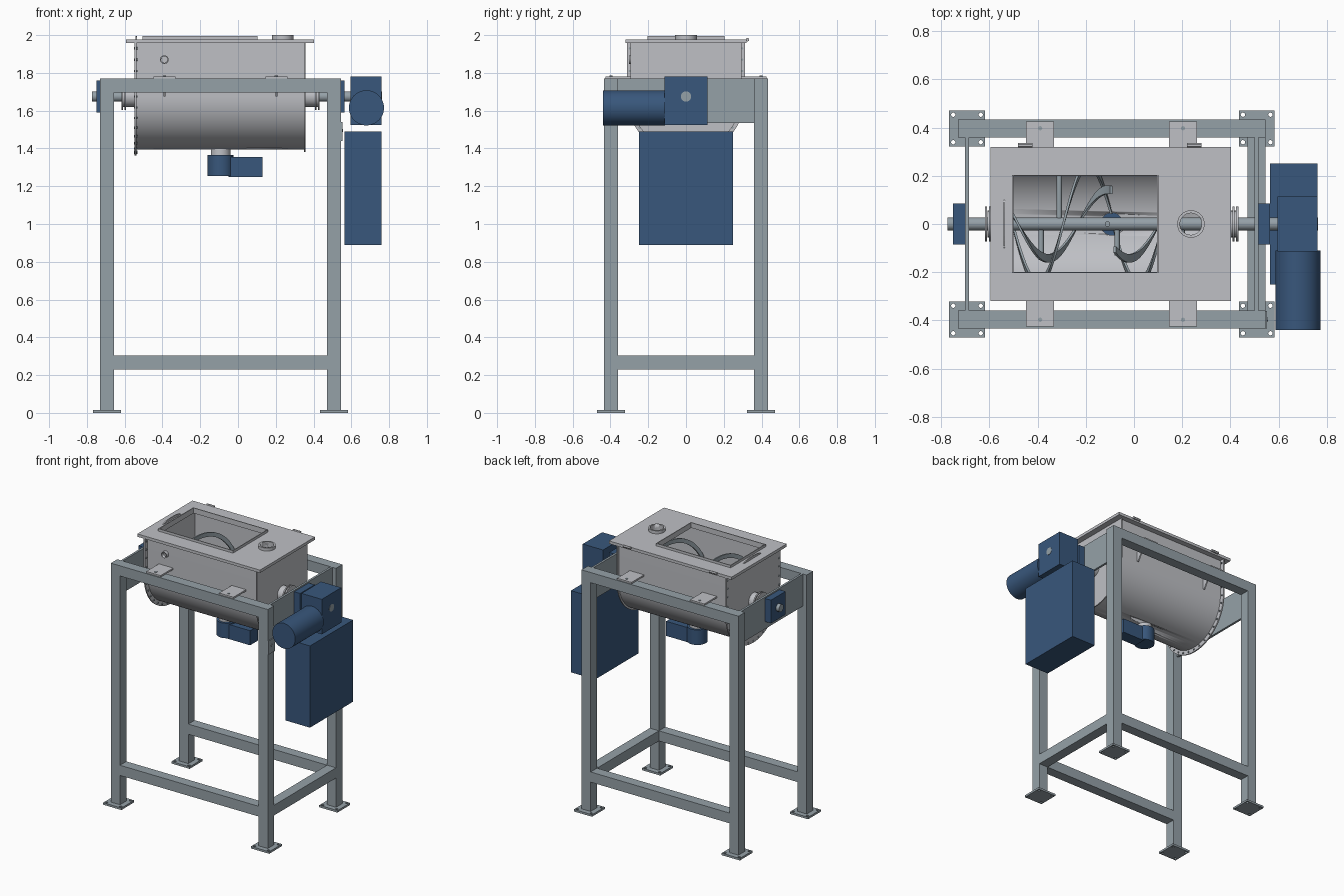
import bpy, bmesh
from math import pi, sin, cos, tau
from mathutils import Matrix, Vector

if "Cube" in bpy.data.objects:
    bpy.data.objects.remove(bpy.data.objects["Cube"])


def material(name, rgb):
    m = bpy.data.materials.new(name)
    m.use_nodes = True
    m.diffuse_color = (*rgb, 1)
    m.node_tree.nodes["Principled BSDF"].inputs["Base Color"].default_value = (*rgb, 1)
    return m


GREY = material("light grey steel", (0.52, 0.53, 0.56))
STEEL = material("blue grey steel", (0.30, 0.355, 0.39))
BLUE = material("dark blue paint", (0.04, 0.095, 0.2))
AXIS_Z = 1.675                      # height of the agitator shaft
MID_X = -0.0925                     # middle of the trough and frame


def finish(name, bm, mat, smooth=False):
    bmesh.ops.recalc_face_normals(bm, faces=bm.faces)
    me = bpy.data.meshes.new(name)
    bm.to_mesh(me)
    bm.free()
    me.materials.append(mat)
    ob = bpy.data.objects.new(name, me)
    bpy.context.collection.objects.link(ob)
    if smooth:
        bpy.ops.object.select_all(action='DESELECT')
        ob.select_set(True)
        bpy.context.view_layer.objects.active = ob
        bpy.ops.object.shade_smooth_by_angle()
    return ob


def box(name, x, y, z, mat):
    bm = bmesh.new()
    size = Matrix.Diagonal((x[1] - x[0], y[1] - y[0], z[1] - z[0], 1))
    mid = Matrix.Translation([(a + b) / 2 for a, b in (x, y, z)])
    bmesh.ops.create_cube(bm, size=1, matrix=mid @ size)
    return finish(name, bm, mat)


def rod(name, a, b, r, mat, sides=32):
    """Closed cylinder between two points."""
    a, b = Vector(a), Vector(b)
    turn = (b - a).to_track_quat('Z', 'Y').to_matrix().to_4x4()
    bm = bmesh.new()
    bmesh.ops.create_cone(bm, cap_ends=True, segments=sides, radius1=r, radius2=r,
                          depth=(b - a).length, matrix=Matrix.Translation((a + b) / 2) @ turn)
    return finish(name, bm, mat, True)


def ring(name, a, b, r, wall, mat):
    """Open tube between two points."""
    tube = rod(name, a, b, r, mat)
    a, b = Vector(a), Vector(b)
    extra = (b - a) * 0.5
    return cut(tube, rod("cutter", a - extra, b + extra, r - wall, mat))


def cut(ob, *cutters):
    for c in cutters:
        c.hide_render = True
        mod = ob.modifiers.new("cut", 'BOOLEAN')
        mod.operation, mod.solver, mod.object = 'DIFFERENCE', 'EXACT', c
        bpy.context.view_layer.objects.active = ob
        bpy.ops.object.modifier_apply(modifier=mod.name)
        bpy.data.objects.remove(c)
    return ob


def prism(name, outline, x0, x1, mat, smooth=False):
    """Extrude a (y, z) outline along x."""
    bm = bmesh.new()
    face = bm.faces.new([bm.verts.new((x0, y, z)) for y, z in outline])
    new = bmesh.ops.extrude_face_region(bm, geom=[face])["geom"]
    bmesh.ops.translate(bm, vec=(x1 - x0, 0, 0),
                        verts=[v for v in new if isinstance(v, bmesh.types.BMVert)])
    return finish(name, bm, mat, smooth)


def u_shape(r, top=1.957, steps=40):
    arc = [(-r * cos(pi * i / steps), AXIS_Z - r * sin(pi * i / steps)) for i in range(steps + 1)]
    return [(-r, top)] + arc + [(r, top)]


def ribbon(name, x0, x1, r, width, pitch, phase, hand):
    """Flat helical blade around the shaft."""
    bm = bmesh.new()
    n, rows = 72, []
    for i in range(n + 1):
        x = x0 + (x1 - x0) * i / n
        a = phase + hand * tau * (x - x0) / pitch
        rows.append([bm.verts.new((x + dx, q * sin(a), AXIS_Z + q * cos(a)))
                     for q, dx in ((r - width, 0), (r, 0), (r, 0.01), (r - width, 0.01))])
    for p, q in zip(rows, rows[1:]):
        for k in range(4):
            bm.faces.new((p[k], p[k - 1], q[k - 1], q[k]))
    bm.faces.new(rows[0])
    bm.faces.new(rows[-1])
    return finish(name, bm, STEEL, True)


# Frame: legs with drilled foot plates
for lx, xn in ((-0.6925, "right"), (0.5085, "left")):
    for s, yn in ((-1, "front"), (1, "back")):
        ly = s * 0.396
        box(f"{yn}_{xn}_leg", (lx - 0.037, lx + 0.037), (ly - 0.037, ly + 0.037), (0.015, 1.77), STEEL)
        foot = box(f"{yn}_{xn}_foot", (lx - 0.074, lx + 0.074), (ly - 0.074, ly + 0.074), (0, 0.015), STEEL)
        cut(foot, *[rod("cutter", (lx + i * 0.057, ly + j * 0.057, -0.02),
                        (lx + i * 0.057, ly + j * 0.057, 0.04), 0.009, STEEL, 12)
                    for i in (-1, 1) for j in (-1, 1)])

# Frame: rails and end plates
for s, yn in ((-1, "front"), (1, "back")):
    y = sorted((s * 0.359, s * 0.433))
    for z0, zn in ((0.23, "lower"), (1.695, "upper")):
        box(f"{yn}_{zn}_rail", (-0.656, 0.472), y, (z0, z0 + 0.075), STEEL)
box("side_lower_rail", (0.4715, 0.5455), (-0.36, 0.36), (0.23, 0.305), STEEL)
for s, n in ((-1, "right"), (1, "left")):
    def X(d):
        return MID_X + s * d
    box(f"{n}_end_plate", sorted((X(0.592), X(0.608))), (-0.36, 0.36), (1.535, 1.77), STEEL)
    box(f"{n}_bearing_block", sorted((X(0.608), X(0.657))), (-0.085, 0.085),
        (AXIS_Z - 0.085, AXIS_Z + 0.085), BLUE)
    # Shaft seals on the trough ends
    rod(f"{n}_seal_neck", (X(0.44), 0, AXIS_Z), (X(0.515), 0, AXIS_Z), 0.055, GREY)
    for d in (0.5, 0.516):
        rod(f"{n}_seal_disc", (X(d), 0, AXIS_Z), (X(d + 0.009), 0, AXIS_Z), 0.072, GREY)
box("leg_bracket", (0.5455, 0.552), (-0.433, -0.36), (1.44, 1.54), STEEL)
rod("bracket_bolt", (0.55, -0.396, 1.495), (0.556, -0.396, 1.495), 0.009, STEEL, 12)

# Trough: shell with a discharge hole, end plates
shell = prism("trough_shell", u_shape(0.28) + u_shape(0.272)[::-1], -0.541, 0.357, GREY, True)
cut(shell, rod("cutter", (-0.092, 0, 1.35), (-0.092, 0, 1.45), 0.05, GREY))
prism("left_trough_end", u_shape(0.293), 0.35, 0.358, GREY, True)
prism("right_trough_flange", u_shape(0.313), -0.547, -0.538, GREY, True)
for i in range(17):
    a = pi * i / 16
    y, z = 0.298 * cos(a), AXIS_Z - 0.298 * sin(a)
    rod("flange_bolt", (-0.551, y, z), (-0.532, y, z), 0.006, STEEL, 8)
for s in (-1, 1):
    for z in (1.74, 1.81, 1.87, 1.93):
        rod("flange_bolt", (-0.551, s * 0.298, z), (-0.532, s * 0.298, z), 0.006, STEEL, 8)
ring("side_port", (-0.39, -0.278, 1.87), (-0.39, -0.303, 1.87), 0.023, 0.006, GREY)

# Lid with loading hatch, round inlet and grab handle
lid = box("lid", (-0.594, 0.402), (-0.32, 0.32), (1.957, 1.978), GREY)
cut(lid, box("cutter", (-0.5, 0.096), (-0.198, 0.198), (1.9, 2.1), GREY),
    rod("cutter", (0.236, 0, 1.9), (0.236, 0, 2.1), 0.045, GREY))
rim = box("hatch_rim", (-0.506, 0.102), (-0.204, 0.204), (1.957, 1.996), GREY)
cut(rim, box("cutter", (-0.5, 0.096), (-0.198, 0.198), (1.9, 2.1), GREY))
ring("inlet_ring", (0.236, 0, 1.95), (0.236, 0, 2.0), 0.057, 0.012, GREY)
arch = [(0.1 * cos(pi * i / 12), 1.978 + 0.017 * sin(pi * i / 12)) for i in range(13)]
prism("lid_handle", arch, -0.542, -0.534, GREY)
for x in (-0.45, 0.25):
    rod("lid_hinge", (x - 0.03, 0.326, 1.976), (x + 0.03, 0.326, 1.976), 0.009, GREY, 12)

# Mounting lugs and gussets resting on the upper rails
for x in (-0.389, 0.203):
    for s in (-1, 1):
        box("mounting_lug", (x - 0.058, x + 0.058), sorted((s * 0.278, s * 0.426)), (1.77, 1.782), GREY)
        rod("lug_bolt", (x, s * 0.397, 1.78), (x, s * 0.397, 1.786), 0.009, STEEL, 12)
        prism("lug_gusset", [(s * 0.275, 1.675), (s * 0.29, 1.675), (s * 0.355, 1.77), (s * 0.275, 1.77)],
              x - 0.005, x + 0.005, GREY)

# Agitator: shaft, opposed ribbons and spokes
rod("shaft", (-0.774, 0, AXIS_Z), (0.762, 0, AXIS_Z), 0.027, STEEL)
for x0, end, hand in ((-0.51, -0.1, 1), (0.325, -0.085, 1)):
    ribbon("outer_ribbon", x0, end, 0.262, 0.03, 0.42, pi * 1.5 - 1.6, hand)
    ribbon("inner_ribbon", x0, end, 0.16, 0.035, 0.5, 0.3, -hand)
for x, dy, dz in ((-0.31, 0.24, 0), (-0.385, -0.15, 0), (-0.07, -0.13, 0), (-0.11, 0, 0.14),
                  (0.12, 0.24, 0), (0.2, -0.15, 0)):
    rod("spoke", (x, 0, AXIS_Z), (x, dy, AXIS_Z + dz), 0.011, STEEL, 16)

# Discharge valve and its actuator
ring("discharge_neck", (-0.092, 0, 1.365), (-0.092, 0, 1.405), 0.052, 0.006, GREY)
rod("discharge_valve", (-0.092, 0, 1.255), (-0.092, 0, 1.365), 0.069, BLUE)
box("valve_actuator", (-0.05, 0.13), (-0.045, 0.045), (1.248, 1.355), BLUE)

# Drive: gearbox, motor and control cabinet
box("gearbox", (0.595, 0.76), (-0.113, 0.113), (1.523, 1.78), BLUE)
rod("motor", (0.68, -0.44, 1.615), (0.68, -0.11, 1.615), 0.093, BLUE, 48)
box("control_cabinet", (0.563, 0.76), (-0.25, 0.25), (0.89, 1.49), BLUE)
